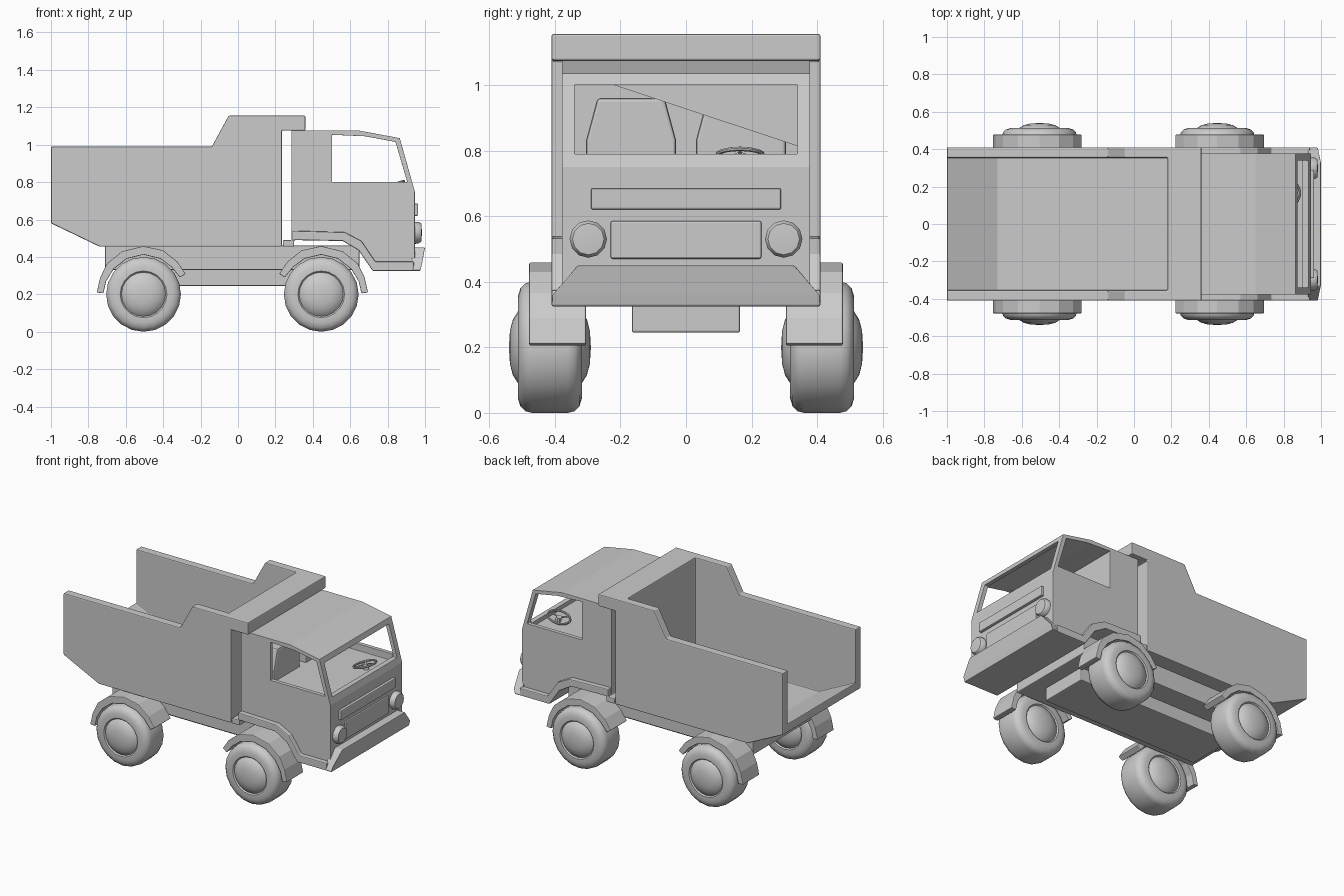
import bpy, bmesh, math
from mathutils import Matrix, Vector

cube = bpy.data.objects.get("Cube")
if cube:
    bpy.data.objects.remove(cube)

grey = bpy.data.materials.new("plain grey")
grey.use_nodes = True
colour = (0.6, 0.6, 0.6, 1)
grey.diffuse_color = colour
grey.node_tree.nodes["Principled BSDF"].inputs["Base Color"].default_value = colour


def finish(name, bm, bevel=0.0, smooth=False):
    bmesh.ops.recalc_face_normals(bm, faces=bm.faces)
    mesh = bpy.data.meshes.new(name)
    bm.to_mesh(mesh)
    bm.free()
    mesh.materials.append(grey)
    obj = bpy.data.objects.new(name, mesh)
    bpy.context.collection.objects.link(obj)
    if bevel:
        add_bevel(obj, bevel)
    if smooth:
        bpy.ops.object.select_all(action='DESELECT')
        obj.select_set(True)
        bpy.context.view_layer.objects.active = obj
        bpy.ops.object.shade_smooth_by_angle(angle=math.radians(40))
    return obj


def add_bevel(obj, width):
    mod = obj.modifiers.new("edge", 'BEVEL')
    mod.width = width
    mod.segments = 2
    mod.limit_method = 'ANGLE'
    mod.angle_limit = math.radians(40)


def prism(name, profile, y0, y1, bevel=0.006, taper=None):
    """Extrude a side profile across the truck; taper gives half width by height."""
    bm = bmesh.new()
    face = bm.faces.new([bm.verts.new((x, y0, z)) for x, z in profile])
    ext = bmesh.ops.extrude_face_region(bm, geom=[face])
    for v in ext["geom"]:
        if isinstance(v, bmesh.types.BMVert):
            v.co.y = y1
    if taper:
        for v in bm.verts:
            v.co.y = math.copysign(taper(v.co.z), v.co.y)
    return finish(name, bm, bevel)


def box(name, x0, x1, y0, y1, z0, z1, bevel=0.006):
    return prism(name, [(x0, z0), (x1, z0), (x1, z1), (x0, z1)], y0, y1, bevel)


def cut(obj, cutters, bevel):
    """Subtract the cutters, keep the result, remove the cutters."""
    for c in cutters:
        mod = obj.modifiers.new("cut", 'BOOLEAN')
        mod.operation = 'DIFFERENCE'
        mod.solver = 'EXACT'
        mod.object = c
    graph = bpy.context.evaluated_depsgraph_get()
    mesh = bpy.data.meshes.new_from_object(obj.evaluated_get(graph))
    obj.modifiers.clear()
    obj.data = mesh
    for c in cutters:
        bpy.data.objects.remove(c)
    add_bevel(obj, bevel)


def lathe(name, profile, axis, centre, steps):
    """Spin (radius, offset) points round an axis."""
    bm = bmesh.new()
    verts = [bm.verts.new((r, 0, h)) for r, h in profile]
    edges = [bm.edges.new(p) for p in zip(verts, verts[1:])]
    bmesh.ops.spin(bm, geom=verts + edges, cent=(0, 0, 0), axis=(0, 0, 1),
                   angle=math.tau, steps=steps)
    bmesh.ops.remove_doubles(bm, verts=bm.verts, dist=0.0005)
    turn = Vector((0, 0, 1)).rotation_difference(Vector(axis)).to_matrix().to_4x4()
    bm.transform(Matrix.Translation(centre) @ turn)
    return finish(name, bm, smooth=True)


# Dump bed, open at the top and the rear
bed = prism("dump_bed", [(-1, 0.58), (-0.74, 0.455), (0.235, 0.455), (0.235, 1.075),
                         (0.36, 1.075), (0.36, 1.155), (-0.05, 1.155), (-0.14, 0.99),
                         (-1, 0.99)], -0.41, 0.41, 0)
hollow = prism("bed_cutter", [(-1.1, 0.683), (-0.73, 0.505), (0.18, 0.505),
                              (0.18, 1.3), (-1.1, 1.3)], -0.355, 0.355, 0)
cut(bed, [hollow], 0.006)

# Chassis
box("chassis", -0.71, 0.65, -0.31, 0.31, 0.33, 0.46)
box("centre_beam", -0.6, 0.55, -0.165, 0.165, 0.245, 0.34)

# Cab shell with cabin space, side windows and windscreen cut out
cab = prism("cab", [(0.285, 0.5), (0.64, 0.48), (0.735, 0.36), (0.945, 0.36),
                    (0.945, 0.75), (0.865, 1.035), (0.65, 1.075), (0.285, 1.075)],
            -0.378, 0.378, 0)
cabin = prism("cabin_cutter", [(0.32, 0.755), (0.91, 0.755), (0.835, 1.01),
                               (0.65, 1.05), (0.32, 1.05)], -0.352, 0.352, 0)
windows = prism("window_cutter", [(0.503, 0.8), (0.905, 0.8), (0.842, 1.015),
                                  (0.68, 1.045), (0.503, 1.053)], -0.5, 0.5, 0)
screen = box("screen_cutter", 0.8, 1.1, -0.34, 0.34, 0.79, 1.0, 0)
cut(cab, [cabin, windows, screen], 0.004)

# Skirt running over the front wheels, and the bumper
prism("cab_skirt", [(0.24, 0.455), (0.24, 0.49), (0.287, 0.49), (0.287, 0.54),
                    (0.57, 0.532), (0.66, 0.485), (0.735, 0.375), (0.94, 0.375),
                    (0.94, 0.325), (0.72, 0.325), (0.645, 0.435), (0.56, 0.485),
                    (0.3, 0.49), (0.3, 0.455)], -0.41, 0.41)
prism("bumper", [(0.93, 0.325), (0.975, 0.325), (0.983, 0.36), (1.0, 0.45), (0.93, 0.45),
                 (0.93, 0.36)], -1, 1, 0.005,
      taper=lambda z: 0.33 if z > 0.44 else 0.41)

# Front trim
box("grille", 0.93, 0.956, -0.23, 0.23, 0.47, 0.585)
box("front_bar", 0.93, 0.963, -0.29, 0.29, 0.62, 0.685)
# Seats and steering wheel
for side, label in ((1, "left"), (-1, "right")):
    lathe(label + "_headlight", [(0.057, 0), (0.057, 0.03), (0.048, 0.042), (0, 0.046)],
          (1, 0, 0), (0.938, 0.298 * side, 0.53), 12)
    bm = bmesh.new()
    outline = [(0.03, 0.74), (0.305, 0.74), (0.305, 0.83), (0.27, 0.96),
               (0.065, 0.96), (0.03, 0.83)]
    face = bm.faces.new([bm.verts.new((0.4, y * side, z)) for y, z in outline])
    ext = bmesh.ops.extrude_face_region(bm, geom=[face])
    bmesh.ops.translate(bm, vec=(0.08, 0, 0),
                        verts=[g for g in ext["geom"] if isinstance(g, bmesh.types.BMVert)])
    finish(label + "_seat", bm, 0.01)

hub, tilt = Vector((0.82, 0.165, 0.785)), Vector((-0.3, 0, 1)).normalized()
rim = [(0.07 + 0.007 * math.cos(a * math.tau / 8), 0.007 * math.sin(a * math.tau / 8))
       for a in range(9)]
lathe("steering_rim", rim, tilt, hub, 20)
lathe("steering_column", [(0, 0.006), (0.018, 0.004), (0.018, -0.05)], tilt, hub, 12)
for i in range(3):
    bm = bmesh.new()
    bmesh.ops.create_cube(bm, size=1, matrix=Matrix.Translation((0.035, 0, 0))
                          @ Matrix.Diagonal((0.07, 0.01, 0.006, 1)))
    bm.transform(Matrix.Translation(hub)
                 @ Vector((0, 0, 1)).rotation_difference(tilt).to_matrix().to_4x4()
                 @ Matrix.Rotation(math.tau * i / 3, 4, 'Z'))
    finish("steering_spoke", bm)

# Wheels with domed hubs, and mudguards
half = [(0, 0.125), (0.05, 0.122), (0.085, 0.113), (0.115, 0.094), (0.118, 0.09),
        (0.125, 0.098), (0.155, 0.098), (0.18, 0.09), (0.195, 0.075), (0.2, 0.055)]
wheel = half + [(r, -h) for r, h in reversed(half)]
guard = [(-0.25, 0.21), (-0.232, 0.29), (-0.195, 0.365), (-0.115, 0.43), (0, 0.458),
         (0.105, 0.435), (0.18, 0.375), (0.225, 0.31), (0.195, 0.29), (0.15, 0.345),
         (0.09, 0.39), (0, 0.412), (-0.09, 0.39), (-0.16, 0.335), (-0.2, 0.27),
         (-0.215, 0.205)]
for x, flip, end in ((-0.505, 1, "rear"), (0.445, -1, "front")):
    for side, label in ((1, "left"), (-1, "right")):
        lathe(f"{end}_{label}_wheel", wheel, (0, 1, 0), (x, 0.415 * side, 0.2), 20)
        prism(f"{end}_{label}_mudguard", [(x + flip * dx, z) for dx, z in guard],
              0.305 * side, 0.478 * side, 0.004)
